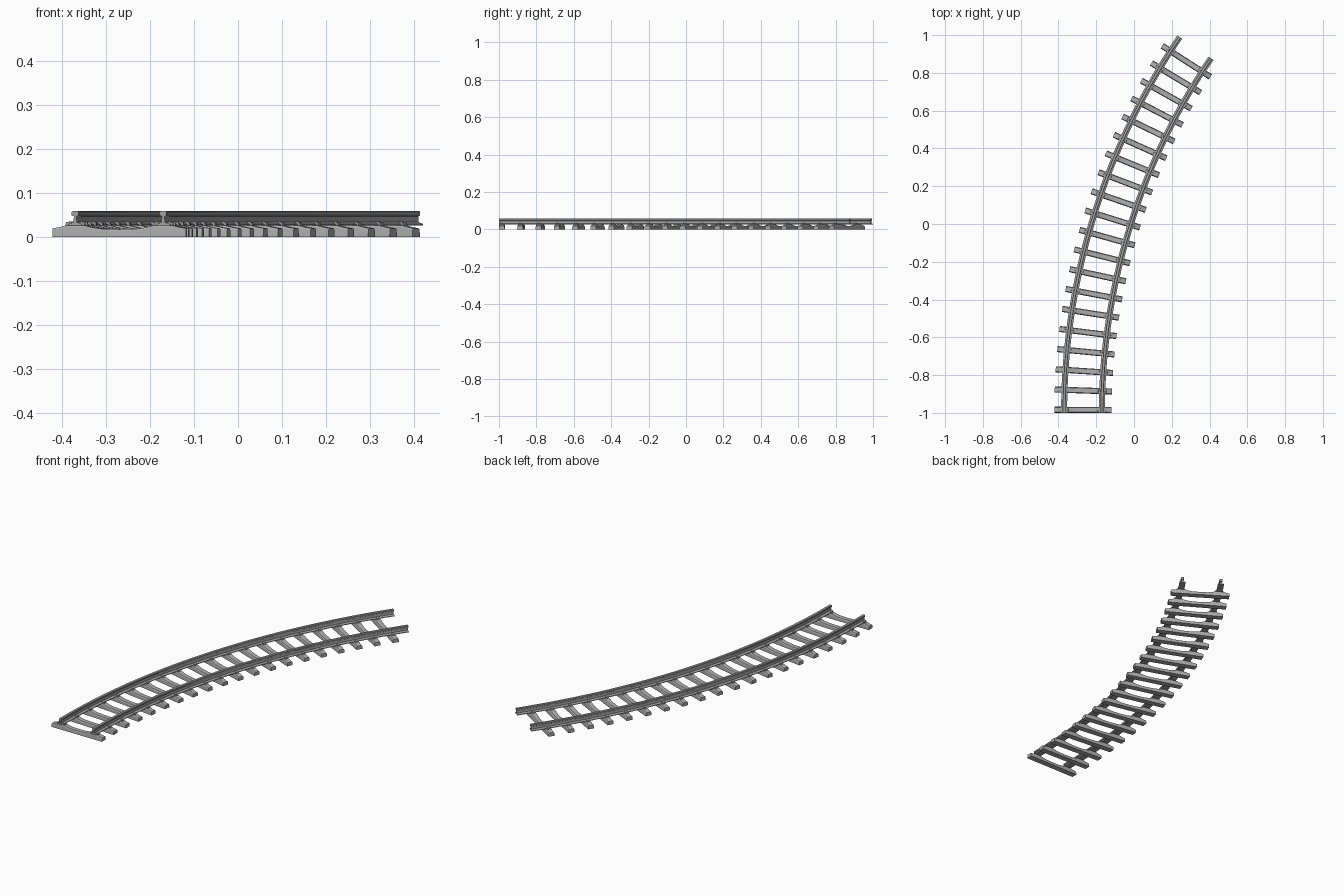
import bpy, bmesh
from math import sin, cos

if "Cube" in bpy.data.objects:
    bpy.data.objects.remove(bpy.data.objects["Cube"])

RADIUS = 3.44       # centre line of the curve, bending towards +x
LENGTH = 2.053      # length along the centre line
SLEEPERS = 20
GAUGE = 0.1         # rail distance from the centre line


def material(name, colour):
    mat = bpy.data.materials.new(name)
    mat.use_nodes = True
    mat.diffuse_color = colour
    mat.node_tree.nodes["Principled BSDF"].inputs["Base Color"].default_value = colour
    return mat


concrete = material("concrete grey", (0.42, 0.42, 0.42, 1))
steel = material("steel grey", (0.36, 0.36, 0.36, 1))


def on_track(s, across, along, z):
    """Point at distance s on the track, offset across and along it."""
    a = s / RADIUS
    r = RADIUS - across
    return (RADIUS - 0.27 - r * cos(a) + along * sin(a),
            -1 + r * sin(a) + along * cos(a), z)


def loft(bm, rings):
    """Skin closed rings of points and cap both ends."""
    loops = [[bm.verts.new(p) for p in ring] for ring in rings]
    n = len(loops[0])
    for a, b in zip(loops, loops[1:]):
        for i in range(n):
            j = (i + 1) % n
            bm.faces.new((a[i], a[j], b[j], b[i]))
    bm.faces.new(loops[0])
    bm.faces.new(loops[-1])


def finish(bm, name, mat):
    bmesh.ops.recalc_face_normals(bm, faces=bm.faces)
    mesh = bpy.data.meshes.new(name)
    bm.to_mesh(mesh)
    bm.free()
    mesh.materials.append(mat)
    obj = bpy.data.objects.new(name, mesh)
    bpy.context.collection.objects.link(obj)
    bpy.ops.object.select_all(action="DESELECT")
    obj.select_set(True)
    bpy.context.view_layer.objects.active = obj
    bpy.ops.object.shade_smooth_by_angle(angle=0.5)


# Rails: foot, web and head swept along the curve
half = [(0.016, 0.026), (0.016, 0.029), (0.004, 0.033), (0.003, 0.046),
        (0.008, 0.049), (0.008, 0.056), (0.006, 0.058)]
profile = half + [(-x, z) for x, z in reversed(half)]
for name, side in (("outer_rail", -1), ("inner_rail", 1)):
    bm = bmesh.new()
    steps = 40
    loft(bm, [[on_track(LENGTH * k / steps, side * GAUGE + x, 0, z)
               for x, z in profile] for k in range(steps + 1)])
    finish(bm, name, steel)

# Sleepers: raised rail seats, sloping ends and a lower middle
half_top = [(0.0, 0.017), (0.04, 0.018), (0.06, 0.021), (0.08, 0.026),
            (0.12, 0.026), (0.135, 0.022), (0.152, 0.019)]
stations = [(-x, h) for x, h in reversed(half_top[1:])] + half_top
spacing = LENGTH / SLEEPERS
for k in range(SLEEPERS):
    s = 0.016 + k * spacing
    bm = bmesh.new()
    loft(bm, [[on_track(s, x, y, z) for y, z in
               ((-0.016, 0), (-0.015, h - 0.004), (-0.012, h),
                (0.012, h), (0.015, h - 0.004), (0.016, 0))]
              for x, h in stations])
    finish(bm, f"sleeper_{k + 1}", concrete)

# Rail clips on both sides of each rail foot
bm = bmesh.new()
for k in range(SLEEPERS):
    s = 0.016 + k * spacing
    for rail in (-GAUGE, GAUGE):
        for side in (-1, 1):
            loft(bm, [[on_track(s, rail + side * x, y, z) for x, z in
                       ((0.010, 0.025), (0.022, 0.025), (0.021, 0.033), (0.011, 0.035))]
                      for y in (-0.007, 0.007)])
finish(bm, "rail_clips", steel)
